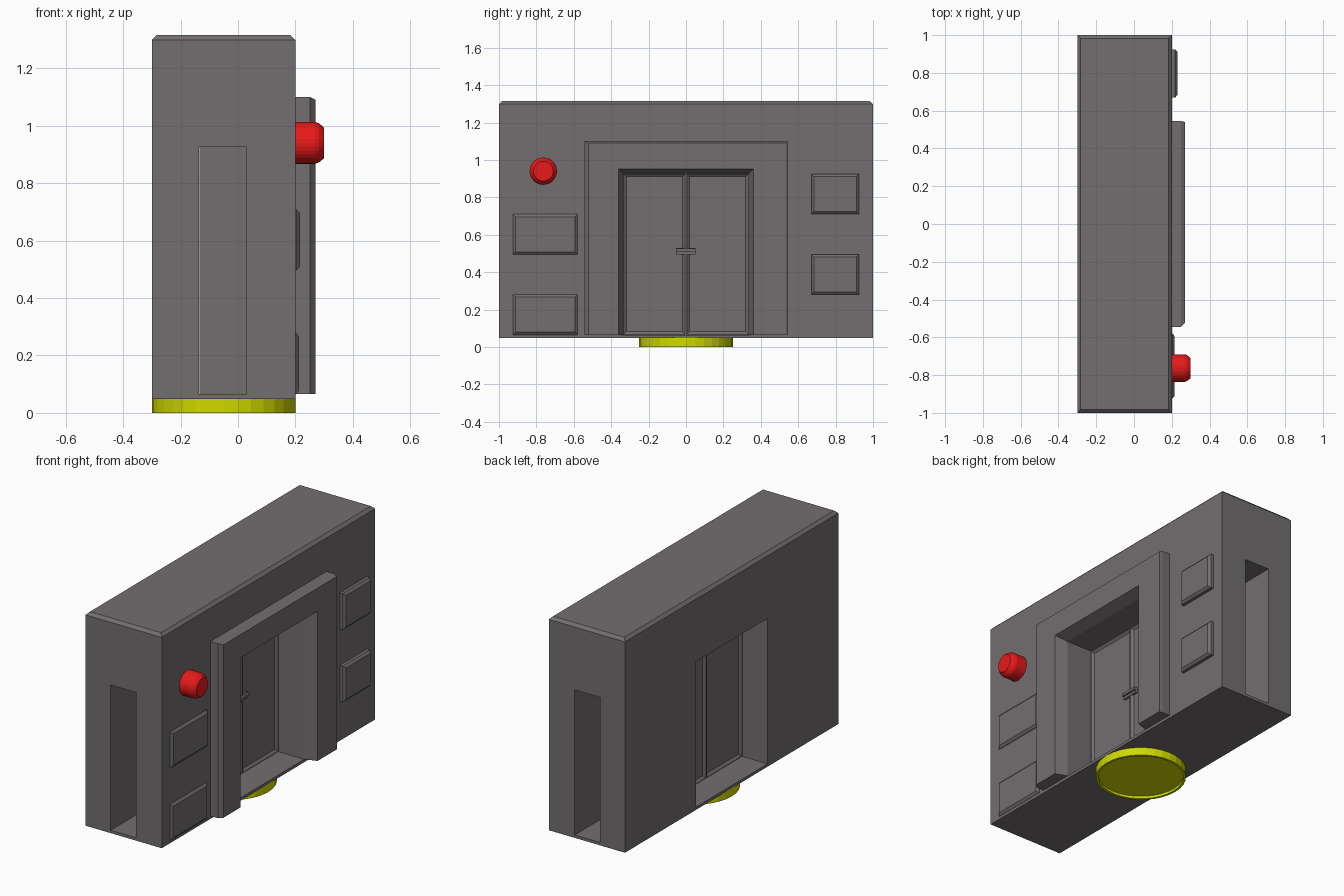
import bpy, bmesh, math
from mathutils import Matrix

if "Cube" in bpy.data.objects:
    bpy.data.objects.remove(bpy.data.objects["Cube"])

GREY = (0.172, 0.156, 0.16, 1)
RED = (0.8, 0.01, 0.01, 1)
YELLOW = (0.63, 0.7, 0.0, 1)
mats = {}


def finish(name, bm, colour=GREY):
    bmesh.ops.recalc_face_normals(bm, faces=bm.faces)
    mesh = bpy.data.meshes.new(name)
    bm.to_mesh(mesh)
    bm.free()
    ob = bpy.data.objects.new(name, mesh)
    bpy.context.collection.objects.link(ob)
    if colour not in mats:
        mats[colour] = bpy.data.materials.new("paint")
        mats[colour].diffuse_color = colour
    mesh.materials.append(mats[colour])
    return ob


def slab(name, *sections):
    """Skin rectangles (x, y0, y1, z0, z1) stacked along x."""
    bm = bmesh.new()
    rings = [[bm.verts.new((x, y, z)) for y, z in ((a, c), (b, c), (b, d), (a, d))]
             for x, a, b, c, d in sections]
    for r, s in zip(rings, rings[1:]):
        for i in range(4):
            j = (i + 1) % 4
            bm.faces.new((r[i], r[j], s[j], s[i]))
    bm.faces.new(rings[0])
    bm.faces.new(rings[-1])
    return finish(name, bm)


def turned(name, profile, matrix, colour, sides=32):
    """Lathe a (radius, height) profile whose ends lie on the axis."""
    bm = bmesh.new()
    vs = [bm.verts.new((r, 0, h)) for r, h in profile]
    es = [bm.edges.new(p) for p in zip(vs, vs[1:])]
    bmesh.ops.spin(bm, geom=vs + es, cent=(0, 0, 0), axis=(0, 0, 1),
                   angle=math.tau, steps=sides)
    bmesh.ops.remove_doubles(bm, verts=bm.verts, dist=1e-5)
    bm.transform(matrix)
    return finish(name, bm, colour)


def cut(ob, cutter):
    mod = ob.modifiers.new("cut", 'BOOLEAN')
    mod.operation = 'DIFFERENCE'
    mod.solver = 'EXACT'
    mod.object = cutter
    bpy.context.view_layer.objects.active = ob
    bpy.ops.object.modifier_apply(modifier=mod.name)


# wall block with chamfered top rim
bm = bmesh.new()
bmesh.ops.create_cube(bm, size=1)
bm.transform(Matrix.Translation((-0.05, 0, 0.6815)) @ Matrix.Diagonal((0.5, 2, 1.267, 1)))
rim = [e for e in bm.edges if all(v.co.z > 1 for v in e.verts)]
bmesh.ops.bevel(bm, geom=rim, offset=0.017, segments=1, affect='EDGES')
wall = finish("wall", bm)

# raised door surround
frame = slab("door_surround", (0.2, -0.544, 0.544, 0.065, 1.1),
             (0.25, -0.544, 0.544, 0.065, 1.1), (0.27, -0.522, 0.54, 0.065, 1.09))

# doorway through the wall, flared surround, sliding pocket
doorway = slab("doorway_cutter", (-0.4, -0.335, 0.335, 0.065, 0.927),
               (0.4, -0.335, 0.335, 0.065, 0.927))
flare = slab("flare_cutter", (0.13, -0.31, 0.31, 0.0, 0.902),
             (0.34, -0.385, 0.385, 0.0, 0.977))
pocket = slab("pocket_cutter", (-0.135, -1.1, 1.1, 0.065, 0.926),
              (0.03, -1.1, 1.1, 0.065, 0.926))
cut(wall, doorway)
cut(wall, pocket)
cut(frame, flare)
for c in (doorway, flare, pocket):
    bpy.data.objects.remove(c)

# pair of sliding doors with sunken panels on both faces
for name, a, b in (("left_door", -0.36, -0.001), ("right_door", 0.001, 0.36)):
    e0, e1 = (0.027, 0.004) if a < 0 else (0.004, 0.027)

    def inner(x, d):
        return (x, a + e0 + d, b - e1 - d, 0.068 + d, 0.925 - d)
    slab(name, inner(-0.122, 0.014), inner(-0.134, 0), (-0.134, a, b, 0.065, 0.9265),
         (0.029, a, b, 0.065, 0.9265), inner(0.029, 0), inner(0.017, 0.014))

# two-step latch across the door joint
slab("door_latch", (0.01, -0.053, 0.05, 0.495, 0.53), (0.03, -0.053, 0.05, 0.495, 0.53))
slab("latch_bar", (0.03, -0.053, 0.05, 0.51, 0.526), (0.042, -0.053, 0.05, 0.51, 0.526))

# raised wall panels
for y0, y1, z0, z1, x in ((-0.925, -0.58, 0.495, 0.71, 0.215),
                          (-0.925, -0.58, 0.065, 0.28, 0.213),
                          (0.67, 0.925, 0.71, 0.925, 0.23),
                          (0.67, 0.925, 0.28, 0.495, 0.23)):
    t = 0.014
    slab("wall_panel", (0.19, y0, y1, z0, z1), (x - 0.012, y0, y1, z0, z1),
         (x, y0 + t, y1 - t, z0 + t, z1 - t))

# red alarm lamp
turned("alarm_lamp", [(0, -0.01), (0.073, -0.01), (0.073, 0.068), (0.068, 0.082),
                      (0.053, 0.1), (0, 0.1)],
       Matrix.Translation((0.2, -0.763, 0.94)) @ Matrix.Rotation(math.pi / 2, 4, 'Y'), RED)

# yellow foot with hollow underside
turned("base_disc", [(0, 0.048), (0.25, 0.048), (0.25, 0), (0.236, 0), (0.236, 0.015), (0, 0.015)],
       Matrix.Translation((-0.05, 0, 0)), YELLOW)

for m in bpy.data.materials:
    if m.users and not m.is_grease_pencil:
        m.use_nodes = True
        m.node_tree.nodes["Principled BSDF"].inputs["Base Color"].default_value = m.diffuse_color
